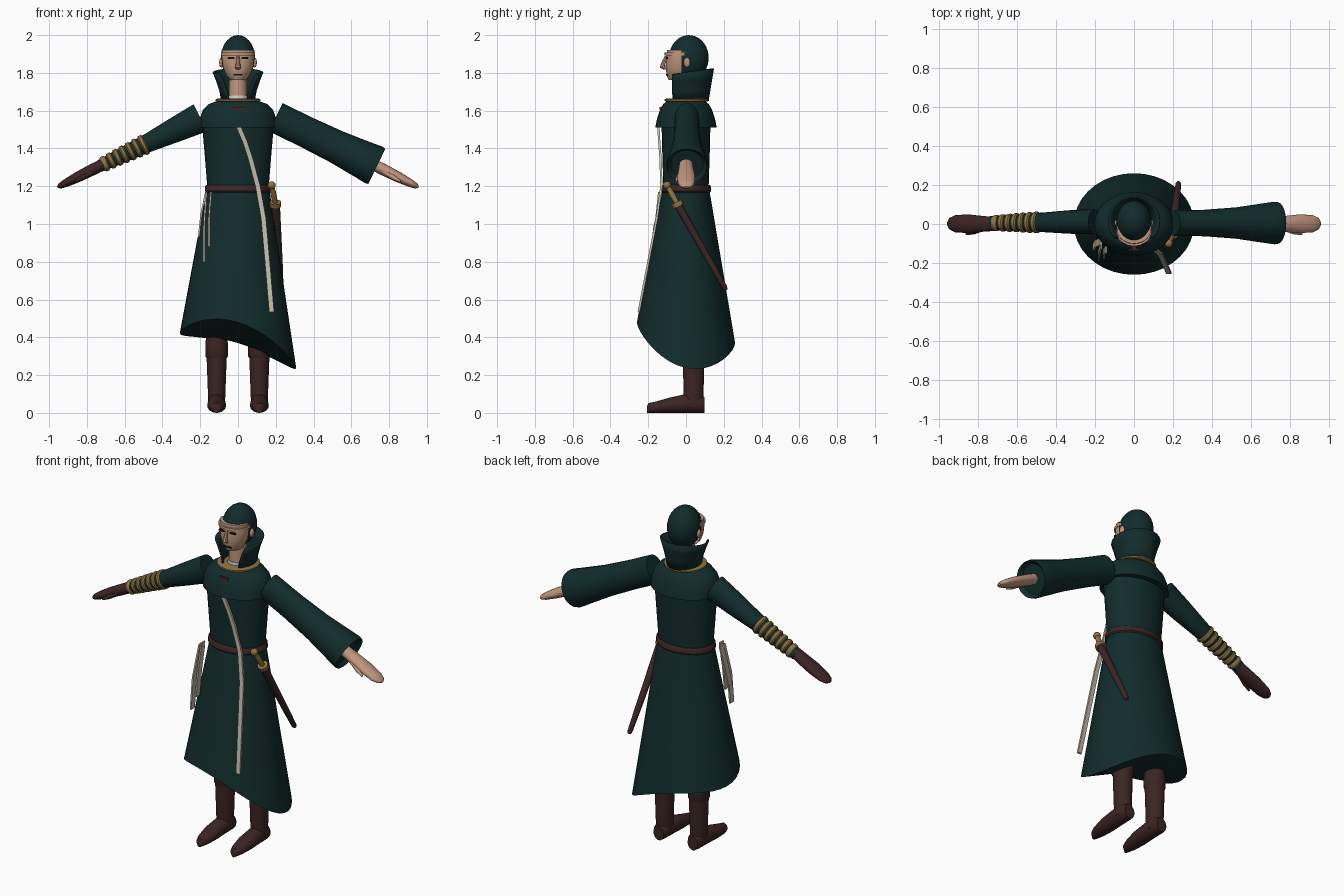
import bpy, bmesh
from math import sin, cos, pi, radians
from mathutils import Vector

cube = bpy.data.objects.get("Cube")
if cube:
    bpy.data.objects.remove(cube, do_unlink=True)


def material(name, rgb):
    m = bpy.data.materials.new(name)
    m.use_nodes = True
    m.diffuse_color = (*rgb, 1)
    m.node_tree.nodes["Principled BSDF"].inputs["Base Color"].default_value = (*rgb, 1)
    return m


GREEN = material("dark green cloth", (.006, .025, .025))
BROWN = material("brown leather", (.045, .018, .018))
GOLD = material("dull gold", (.27, .17, .05))
SKIN = material("skin", (.54, .31, .21))
CREAM = material("cream ribbon", (.54, .48, .37))
RED = material("dark red clasp", (.10, .012, .012))
BLACK = material("black", (.006, .006, .007))
WHITE = material("white linen", (.7, .68, .64))


def finish(name, bm, mat, angle=40):
    bmesh.ops.recalc_face_normals(bm, faces=bm.faces)
    me = bpy.data.meshes.new(name)
    bm.to_mesh(me)
    bm.free()
    me.materials.append(mat)
    me.shade_smooth()
    me.set_sharp_from_angle(angle=radians(angle))
    ob = bpy.data.objects.new(name, me)
    bpy.context.collection.objects.link(ob)
    return ob


def loft(name, rings, mat, closed=True, caps=True):
    """Skin a list of point rings."""
    bm = bmesh.new()
    rows = [[bm.verts.new(p) for p in r] for r in rings]
    n = len(rows[0])
    for a, b in zip(rows, rows[1:]):
        for i in range(n if closed else n - 1):
            j = (i + 1) % n
            bm.faces.new((a[i], a[j], b[j], b[i]))
    if caps:
        for row in (rows[0], rows[-1]):
            mid = bm.verts.new(sum((v.co for v in row), Vector()) / n)
            for i in range(n):
                bm.faces.new((row[i], row[(i + 1) % n], mid))
    return finish(name, bm, mat)


def ring(c, u, v, n=28):
    return [Vector(c) + Vector(u) * cos(2 * pi * i / n) + Vector(v) * sin(2 * pi * i / n)
            for i in range(n)]


def stack(name, levels, mat, y=0, x=0):
    """Upright body from (z, half width, half depth) levels."""
    return loft(name, [ring((x, y, z), (rx, 0, 0), (0, ry, 0)) for z, rx, ry in levels], mat)


def tube(name, p0, p1, profile, mat):
    """Limb from p0 to p1 with (t, thickness, depth) stations."""
    p0, p1 = Vector(p0), Vector(p1)
    d = (p1 - p0).normalized()
    side = Vector((0, 1, 0)) if abs(d.y) < .9 else Vector((1, 0, 0))
    u = d.cross(side).normalized()
    v = u.cross(d)
    return loft(name, [ring(p0.lerp(p1, t), u * a, v * b, 20) for t, a, b in profile], mat)


def ball(name, c, r, mat):
    bm = bmesh.new()
    bmesh.ops.create_uvsphere(bm, u_segments=28, v_segments=18, radius=1)
    for v in bm.verts:
        v.co = Vector(c) + v.co * Vector(r)
    return finish(name, bm, mat)


def box(name, c, s, mat):
    bm = bmesh.new()
    bmesh.ops.create_cube(bm, size=1)
    for v in bm.verts:
        v.co = Vector(c) + v.co * Vector(s)
    return finish(name, bm, mat)


def ribbon(name, path, w, t, mat):
    """Flat strip along a path; w is its x size, t its y size."""
    return loft(name, [[Vector(p) + Vector((sx * w / 2, sy * t / 2, 0))
                        for sx, sy in ((-1, -1), (1, -1), (1, 1), (-1, 1))] for p in path], mat)


# Torso, slanted skirt, mantle and belt
stack("torso", [(1.15, .165, .12), (1.2, .163, .12), (1.35, .175, .125), (1.55, .192, .13)], GREEN)


def skirt_ring(t, n=36):
    pts = []
    for i in range(n):
        a = 2 * pi * i / n
        hem = .33 - .0925 * cos(a) - .055 * sin(a) + .095 * sin(a) ** 2
        pts.append(Vector(((.165 + .143 * t) * cos(a), (.122 + .138 * t) * sin(a),
                           1.19 + (hem - 1.19) * t)))
    return pts


loft("skirt", [skirt_ring(t / 6) for t in range(7)], GREEN)
stack("shoulder_mantle", [(1.51, .205, .163), (1.56, .202, .153), (1.605, .185, .138),
                          (1.635, .155, .12), (1.655, .1, .095)], GREEN)
stack("belt", [(1.168, .17, .127), (1.175, .176, .133), (1.2, .174, .131), (1.207, .168, .125)], BROWN)
stack("neck_ring", [(1.648, .11, .11), (1.652, .118, .117), (1.66, .118, .117), (1.664, .108, .107)],
      GOLD, y=.004)
box("chest_clasp", (0, -.133, 1.612), (.06, .012, .014), RED)

# Neck and tall flared collar, open at the front
stack("neck", [(1.64, .05, .052), (1.8, .046, .052)], SKIN)
stack("linen_band", [(1.64, .056, .06), (1.68, .054, .058)], WHITE)
collar_rings = []
for t in (0, .35, .7, 1):
    gap = radians(34 + 14 * t)
    row = []
    for i in range(25):
        a = -pi / 2 + gap + (2 * pi - 2 * gap) * i / 24
        z = 1.655 + t * (.15 + .018 * sin(a))
        row.append(Vector(((.085 + .045 * t ** 1.5) * cos(a), .015 + (.1 + .028 * t) * sin(a), z)))
    collar_rings.append(row)
collar = loft("tall_collar", collar_rings, GREEN, closed=False, caps=False)
solid = collar.modifiers.new("thickness", "SOLIDIFY")
solid.thickness = .01
solid.offset = 0

# Head: hair cap, face front, features
ball("hair_cap", (0, .015, 1.88), (.09, .105, .12), GREEN)
face_levels = [(1.762, .04, .062), (1.785, .062, .072), (1.83, .08, .077), (1.88, .087, .076), (1.922, .086, .07)]
face = stack("face", face_levels, SKIN, y=-.03)
bm = bmesh.new()
bm.from_mesh(face.data)
bmesh.ops.bisect_plane(bm, geom=bm.verts[:] + bm.edges[:] + bm.faces[:], plane_co=(0, -.025, 0),
                       plane_no=(0, 1, 0), clear_outer=True)
bm.to_mesh(face.data)
bm.free()
loft("nose", [ring((0, y, z), (w, 0, 0), (0, w, 0), 8)
              for y, z, w in ((-.104, 1.89, .008), (-.122, 1.845, .012),
                              (-.124, 1.828, .015), (-.108, 1.818, .01))], SKIN)
stack("brow_band", [(1.892, .091, .081), (1.908, .091, .081)], SKIN, y=-.032)
box("mouth", (0, -.1, 1.789), (.05, .012, .008), BLACK)
for s, side in ((1, "left"), (-1, "right")):
    box(side + "_eye", (s * .036, -.1, 1.878), (.036, .012, .01), BLACK)
    ball(side + "_ear", (s * .088, .005, 1.855), (.012, .017, .026), SKIN)

# Left arm: wide bell sleeve with a recessed mouth
tube("left_sleeve", (.2, .005, 1.565), (.735, .005, 1.305),
     [(0, .083, .065), (.3, .083, .068), (.6, .088, .08), (.85, .1, .1), (.97, .107, .109),
      (1, .103, .107), (.96, .085, .085)], GREEN)

# Right arm: narrow sleeve with wound bands
shoulder, wrist = Vector((-.2, .012, 1.562)), Vector((-.735, .005, 1.305))
tube("right_sleeve", shoulder, wrist,
     [(0, .08, .064), (.25, .066, .06), (.5, .05, .05), (1, .032, .036)], GREEN)
for i in range(7):
    t = .535 + i * .064
    r = .055 - .0022 * i
    tube(f"arm_band_{i + 1}", shoulder.lerp(wrist, t), shoulder.lerp(wrist, t + .05),
         [(0, r * .85, r * .85), (.25, r, r), (.75, r, r), (1, r * .85, r * .85)], GOLD)

# Hands
for s, name, mat in ((1, "left_hand", SKIN), (-1, "right_glove", BROWN)):
    tube(name, (s * .69, 0, 1.328), (s * .955, .002, 1.195),
         [(0, .03, .034), (.3, .031, .04), (.6, .028, .048), (.85, .021, .044),
          (.96, .014, .03), (1, .005, .012)], mat)
    tube(name + "_thumb", (s * .77, -.025, 1.277), (s * .86, -.052, 1.225),
         [(0, .012, .012), (.6, .013, .013), (1, .005, .005)], mat)

# Legs and boots
for s, side in ((1, "left"), (-1, "right")):
    x = s * .113
    stack(side + "_trouser", [(.29, .053, .055), (.3, .06, .06), (.36, .06, .06), (.4, .056, .056)],
          BROWN, y=.04, x=x)
    stack(side + "_boot_shaft", [(.03, .044, .052), (.1, .046, .053), (.31, .054, .057)],
          BROWN, y=.04, x=x)
    loft(side + "_boot_foot", [ring((x, y, h), (w, 0, 0), (0, 0, h), 20)
         for y, w, h in ((.098, .034, .042), (.08, .043, .048), (0, .047, .05), (-.09, .05, .04),
                         (-.16, .04, .03), (-.198, .024, .026), (-.207, .012, .018))], BROWN)

# Long chest ribbon and short hip ribbons
ribbon("chest_ribbon", [(.005, -.146, 1.51), (.035, -.142, 1.44), (.065, -.135, 1.35),
                        (.105, -.13, 1.2), (.135, -.155, 1.03), (.158, -.205, .77),
                        (.178, -.25, .535)], .026, .012, CREAM)
for i, (x0, x1, y1, z1) in enumerate(((-.17, -.208, -.12, .93), (-.168, -.18, -.175, .8),
                                      (-.143, -.153, -.165, .88))):
    ribbon(f"hip_ribbon_{i + 1}", [(x0, -.09 - .02 * i, 1.17), ((x0 + x1) / 2 - .006, y1 + .02, (1.17 + z1) / 2),
                                   (x1, y1, z1)], .009, .036, CREAM)

# Sheathed sword at the left hip
guard = Vector((.198, -.045, 1.105))
pommel = Vector((.178, -.1, 1.205))
tube("scabbard", guard, (.228, .213, .65), [(0, .024, .021), (.7, .018, .017), (.97, .014, .014),
                                            (1, .008, .008)], BROWN)
tube("sword_grip", guard, pommel, [(0, .013, .013), (.5, .016, .016), (1, .012, .012)], GOLD)
ball("sword_pommel", pommel, (.021, .021, .021), GOLD)
tube("sword_guard", guard - Vector((0, .006, -.011)), guard + Vector((0, .006, -.011)),
     [(0, .03, .03), (1, .03, .03)], GOLD)
